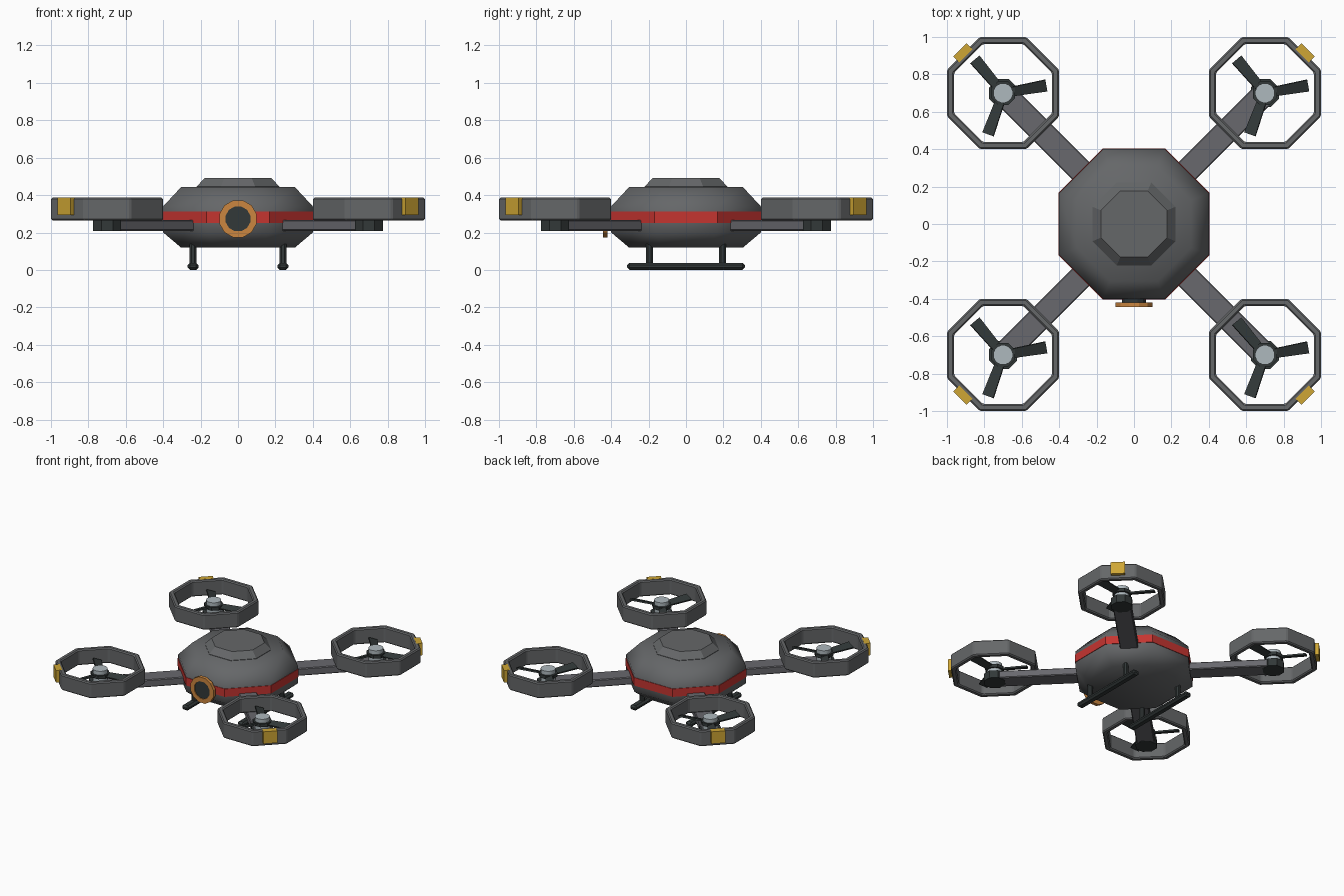
import bpy, bmesh, math
from mathutils import Matrix, Vector

cube = bpy.data.objects.get("Cube")
if cube:
    bpy.data.objects.remove(cube, do_unlink=True)


def material(name, r, g, b):
    m = bpy.data.materials.new(name)
    m.use_nodes = True
    m.diffuse_color = (r, g, b, 1)
    m.node_tree.nodes["Principled BSDF"].inputs["Base Color"].default_value = (r, g, b, 1)
    return m


GREY = material("body grey", .13, .135, .14)
ARM = material("arm grey", .14, .14, .155)
RED = material("band red", .56, .035, .03)
YELLOW = material("tag yellow", .62, .38, .035)
ORANGE = material("bezel orange", .6, .24, .05)
SILVER = material("hub silver", .42, .48, .51)
DARK = material("dark rubber", .032, .04, .04)


def finish(name, bm, mat, loc=(0, 0, 0), rot=(0, 0, 0), bevel=0, smooth=0):
    bmesh.ops.recalc_face_normals(bm, faces=bm.faces)
    me = bpy.data.meshes.new(name)
    bm.to_mesh(me)
    bm.free()
    ob = bpy.data.objects.new(name, me)
    bpy.context.collection.objects.link(ob)
    ob.location, ob.rotation_euler = loc, rot
    me.materials.append(mat)
    if bevel:
        mod = ob.modifiers.new("bevel", "BEVEL")
        mod.width, mod.segments = bevel, 1
    if smooth:
        bpy.ops.object.select_all(action="DESELECT")
        ob.select_set(True)
        bpy.context.view_layer.objects.active = ob
        bpy.ops.object.shade_smooth_by_angle(angle=math.radians(smooth))
    return ob


def lathe(name, profile, sides, mat, closed=False, **kw):
    """Stack of polygon rings; profile holds (apothem, z), flat sides face the axes."""
    bm = bmesh.new()
    rings = []
    for apothem, z in profile:
        r = apothem / math.cos(math.pi / sides)
        angles = [(i + .5) * math.tau / sides for i in range(sides)]
        rings.append([bm.verts.new((r * math.cos(a), r * math.sin(a), z)) for a in angles])
    pairs = list(zip(rings, rings[1:]))
    if closed:
        pairs.append((rings[-1], rings[0]))
    else:
        bm.faces.new(rings[0])
        bm.faces.new(rings[-1])
    for low, high in pairs:
        for i in range(sides):
            j = (i + 1) % sides
            bm.faces.new((low[i], low[j], high[j], high[i]))
    return finish(name, bm, mat, **kw)


def box(name, size, mat, **kw):
    bm = bmesh.new()
    bmesh.ops.create_cube(bm, size=1)
    bmesh.ops.scale(bm, vec=size, verts=bm.verts)
    return finish(name, bm, mat, **kw)


def propeller(name, loc):
    """Three pitched, slightly flared blades."""
    bm = bmesh.new()
    for k in range(3):
        made = bmesh.ops.create_cube(bm, size=1)["verts"]
        for v in made:
            width = .065 if v.co.x > 0 else .05
            v.co = Vector((.135 + v.co.x * .2, v.co.y * width, v.co.z * .012))
        turn = Matrix.Rotation(math.radians(10 + 120 * k), 3, "Z")
        pitch = Matrix.Rotation(math.radians(18), 3, "X")
        bmesh.ops.transform(bm, matrix=(turn @ pitch).to_4x4(), verts=made)
    return finish(name, bm, DARK, loc=loc)


# Hull, coloured band and raised cap
lathe("body", [(.305, .12), (.4, .2), (.4, .34), (.305, .442)], 8, GREY, smooth=50)
lathe("body_band", [(.404, .25), (.404, .312)], 8, RED)
lathe("top_cap", [(.222, .435), (.222, .445), (.177, .492)], 8, GREY)

# Front camera
front = (math.pi / 2, 0, 0)
lathe("camera_neck", [(.065, 0), (.065, .08)], 12, DARK, loc=(0, -.35, .273), rot=front)
lathe("camera_bezel", [(.066, 0), (.099, 0), (.099, .025), (.066, .025)], 12, ORANGE,
      closed=True, loc=(0, -.42, .273), rot=front)
lathe("camera_lens", [(.066, 0), (.066, .018)], 12, DARK, loc=(0, -.42, .273), rot=front)

# Four rotor assemblies
for sx, side in ((1, "left"), (-1, "right")):
    for sy, end in ((-1, "front"), (1, "back")):
        tag = f"{end}_{side}"
        angle = math.atan2(sy, sx)
        x, y = .7 * sx, .7 * sy
        box("arm_" + tag, (.7, .13, .058), ARM, loc=(.46 * sx, .46 * sy, .238),
            rot=(0, 0, angle), bevel=.006)
        lathe("motor_pod_" + tag, [(.074, .207), (.074, .266)], 8, DARK, loc=(x, y, 0))
        lathe("motor_hub_" + tag, [(.052, .26), (.052, .355)], 16, SILVER,
              loc=(x, y, 0), smooth=40)
        lathe("propeller_collar_" + tag, [(.064, .3), (.064, .325)], 8, DARK, loc=(x, y, 0))
        propeller("propeller_" + tag, (x, y, .313))
        lathe("guard_ring_" + tag, [(.262, .265), (.3, .265), (.3, .386), (.262, .386)], 8,
              GREY, closed=True, loc=(x, y, 0), bevel=.008)
        box("guard_tag_" + tag, (.045, .1, .094), YELLOW,
            loc=(.915 * sx, .915 * sy, .34), rot=(0, 0, angle))

# Landing skids on two struts each
for sx, side in ((1, "left"), (-1, "right")):
    box("skid_" + side, (.058, .63, .038), DARK, loc=(.24 * sx, 0, .019), bevel=.013)
    for y, end in ((-.195, "front"), (.195, "back")):
        lathe(f"strut_{end}_{side}", [(.018, .03), (.018, .15)], 8, DARK, loc=(.24 * sx, y, 0))
